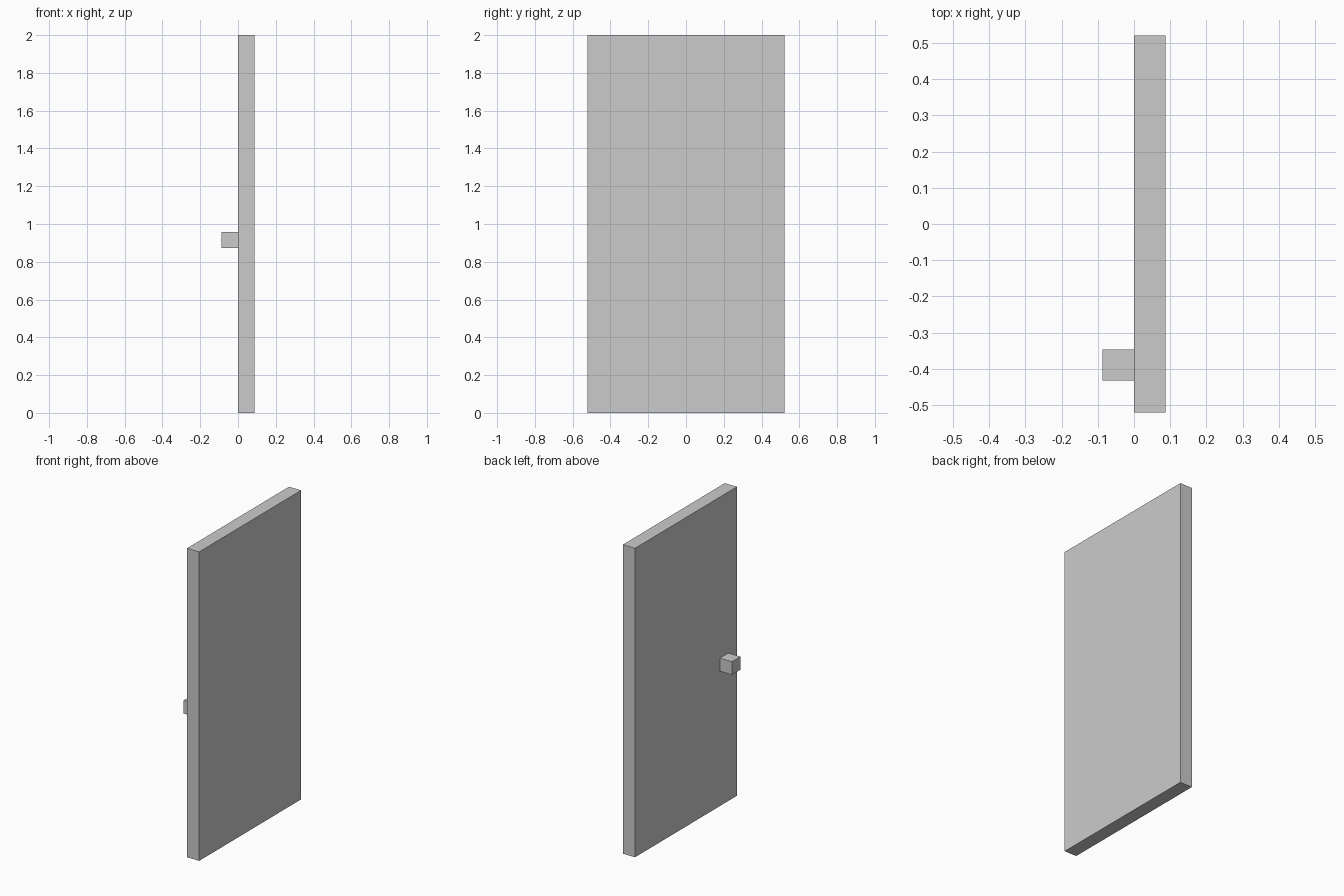
import bpy

if "Cube" in bpy.data.objects:
    bpy.data.objects.remove(bpy.data.objects["Cube"])


def box(name, low, high):
    """Axis-aligned box between two corners."""
    centre = [(a + b) / 2 for a, b in zip(low, high)]
    bpy.ops.mesh.primitive_cube_add(size=1, location=centre)
    ob = bpy.context.object
    ob.name = name
    ob.scale = [b - a for a, b in zip(low, high)]
    bpy.ops.object.transform_apply(location=False, rotation=False, scale=True)
    return ob


# Door slab
box("door_panel", (0, -0.521, 0), (0.087, 0.521, 2))

# Square knob on the left face, near the front edge
box("door_knob", (-0.087, -0.432, 0.873), (0, -0.346, 0.958))
